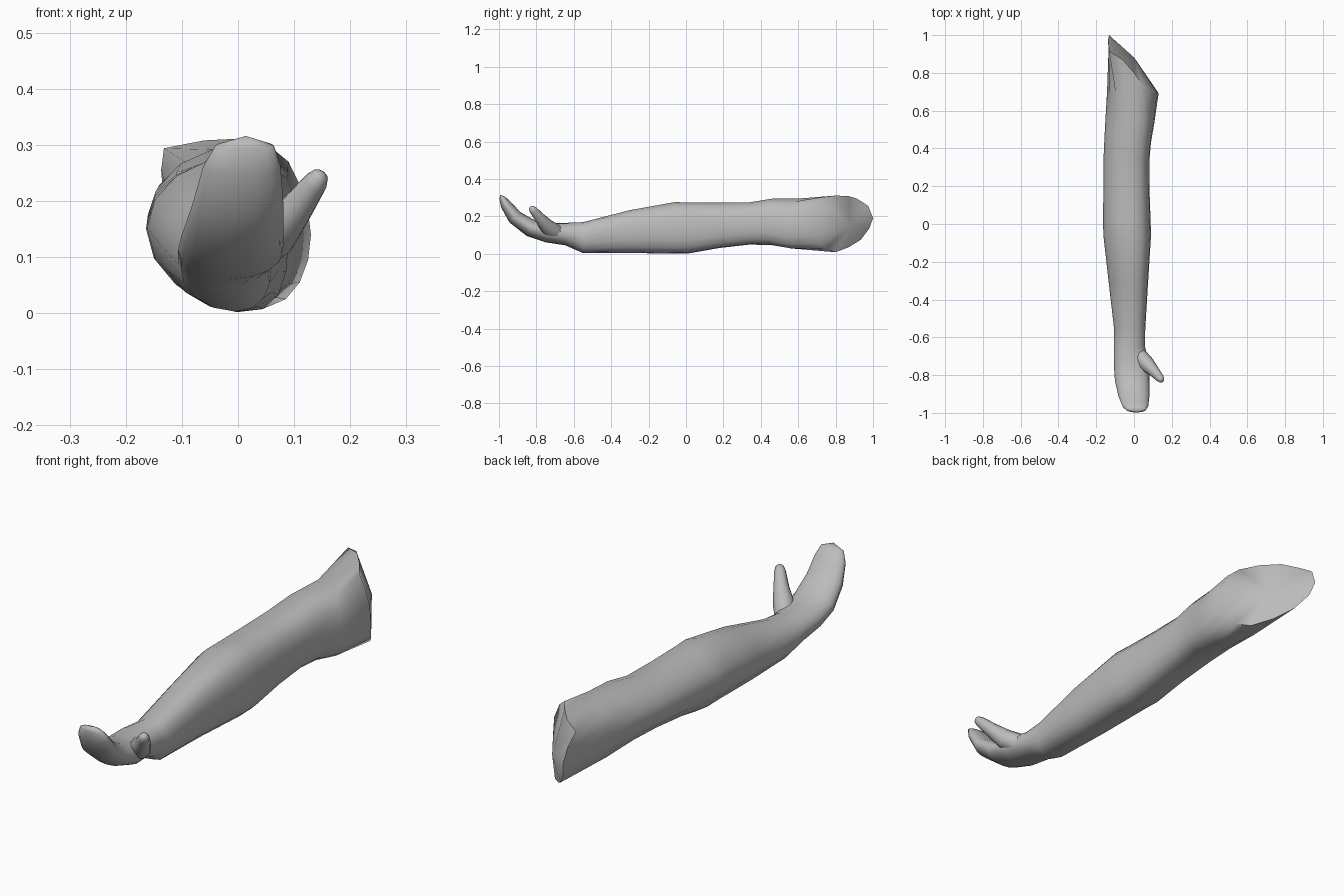
import bpy, bmesh, math
from mathutils import Vector

if "Cube" in bpy.data.objects:
    bpy.data.objects.remove(bpy.data.objects["Cube"])

skin = bpy.data.materials.new("grey skin")
skin.diffuse_color = (0.5, 0.5, 0.5, 1)
skin.use_nodes = True
skin.node_tree.nodes["Principled BSDF"].inputs["Base Color"].default_value = skin.diffuse_color
SIDES = 16


def loft(name, rings, start_tip, end_tip):
    """Skin a list of point rings and close each end with a fan to a tip point."""
    bm = bmesh.new()
    rows = [[bm.verts.new(p) for p in ring] for ring in rings]
    n = len(rows[0])
    for a, b in zip(rows, rows[1:]):
        for i in range(n):
            j = (i + 1) % n
            bm.faces.new((a[i], a[j], b[j], b[i]))
    for row, tip in ((rows[0], start_tip), (rows[-1], end_tip)):
        t = bm.verts.new(tip)
        for i in range(n):
            bm.faces.new((row[i], row[(i + 1) % n], t))
    bmesh.ops.recalc_face_normals(bm, faces=bm.faces)
    mesh = bpy.data.meshes.new(name)
    bm.to_mesh(mesh)
    bm.free()
    mesh.materials.append(skin)
    obj = bpy.data.objects.new(name, mesh)
    bpy.context.collection.objects.link(obj)
    bpy.ops.object.select_all(action='DESELECT')
    obj.select_set(True)
    bpy.context.view_layer.objects.active = obj
    bpy.ops.object.shade_smooth_by_angle(angle=math.radians(62))
    return obj


def section(cx, y, cz, hw, hz, tilt=0, shear=0, belly=0, skew=0):
    """Oval cross-section; tilt bends the hand, shear slants the section,
    belly shifts its top and bottom to the right, skew raises its left."""
    t = math.radians(tilt)
    pts = []
    for i in range(SIDES):
        a = 2 * math.pi * i / SIDES
        c, s = math.cos(a), math.sin(a)
        u, v = math.copysign(abs(c) ** 0.95, c) * hw, s * hz
        x = cx + u + belly * s * s
        pts.append((x, y + v * math.sin(t) - shear * x,
                    cz + v * math.cos(t) - skew * u))
    return pts


# Rim of the slanted upper end, counter-clockwise from the right
rim = [(0.130, 0.690, 0.140), (0.122, 0.695, 0.205), (0.090, 0.705, 0.270),
       (0.050, 0.730, 0.303), (0.000, 0.800, 0.311), (-0.060, 0.870, 0.308),
       (-0.132, 0.915, 0.294), (-0.137, 0.975, 0.255), (-0.132, 1.000, 0.190),
       (-0.118, 0.980, 0.135), (-0.075, 0.935, 0.075), (-0.020, 0.870, 0.035),
       (0.045, 0.800, 0.008), (0.085, 0.750, 0.025), (0.110, 0.720, 0.055),
       (0.125, 0.700, 0.095)]

# Arm and hand, from fingertips to the upper end
arm = [
    section(0.012, -0.983, 0.299, 0.052, 0.016, 65),
    section(0.007, -0.962, 0.262, 0.069, 0.030, 60),
    section(0.000, -0.915, 0.195, 0.081, 0.040, 47),
    section(-0.010, -0.830, 0.137, 0.091, 0.047, 28),
    section(-0.013, -0.740, 0.113, 0.094, 0.053, 12),
    section(-0.025, -0.645, 0.105, 0.082, 0.060),
    section(-0.023, -0.550, 0.086, 0.083, 0.083, belly=0.018),
    section(-0.030, -0.300, 0.118, 0.105, 0.115, belly=0.026),
    section(-0.036, -0.060, 0.139, 0.126, 0.137, belly=0.035, skew=0.1),
    section(-0.038, 0.015, 0.138, 0.126, 0.136, belly=0.035, skew=0.1),
    section(-0.040, 0.180, 0.152, 0.122, 0.121, belly=0.035, skew=0.1),
    section(-0.040, 0.340, 0.162, 0.121, 0.113, shear=0.1, belly=0.035, skew=0.1),
    section(-0.032, 0.460, 0.170, 0.122, 0.124, shear=0.3, belly=0.035, skew=0.1),
    section(-0.018, 0.600, 0.160, 0.125, 0.134, shear=0.65, belly=0.032, skew=0.15),
    rim,
]
loft("arm_and_hand", arm, (0.014, -0.993, 0.316), (0.002, 0.88, 0.15))

# Thumb: tapered tube rising from the side of the palm
path = [((0.015, -0.685, 0.108), 0.044), ((0.068, -0.742, 0.143), 0.042),
        ((0.106, -0.780, 0.189), 0.030), ((0.138, -0.817, 0.233), 0.022),
        ((0.147, -0.828, 0.246), 0.015)]
points = [Vector(p) for p, r in path]
thumb = []
for k, (p, r) in enumerate(path):
    d = points[min(k + 1, len(path) - 1)] - points[max(k - 1, 0)]
    q = d.to_track_quat('Z', 'Y')
    thumb.append([points[k] + q @ Vector((r * math.cos(i * math.pi / 5),
                                          r * math.sin(i * math.pi / 5), 0))
                  for i in range(10)])
loft("thumb", thumb, points[0], (0.151, -0.833, 0.252))
